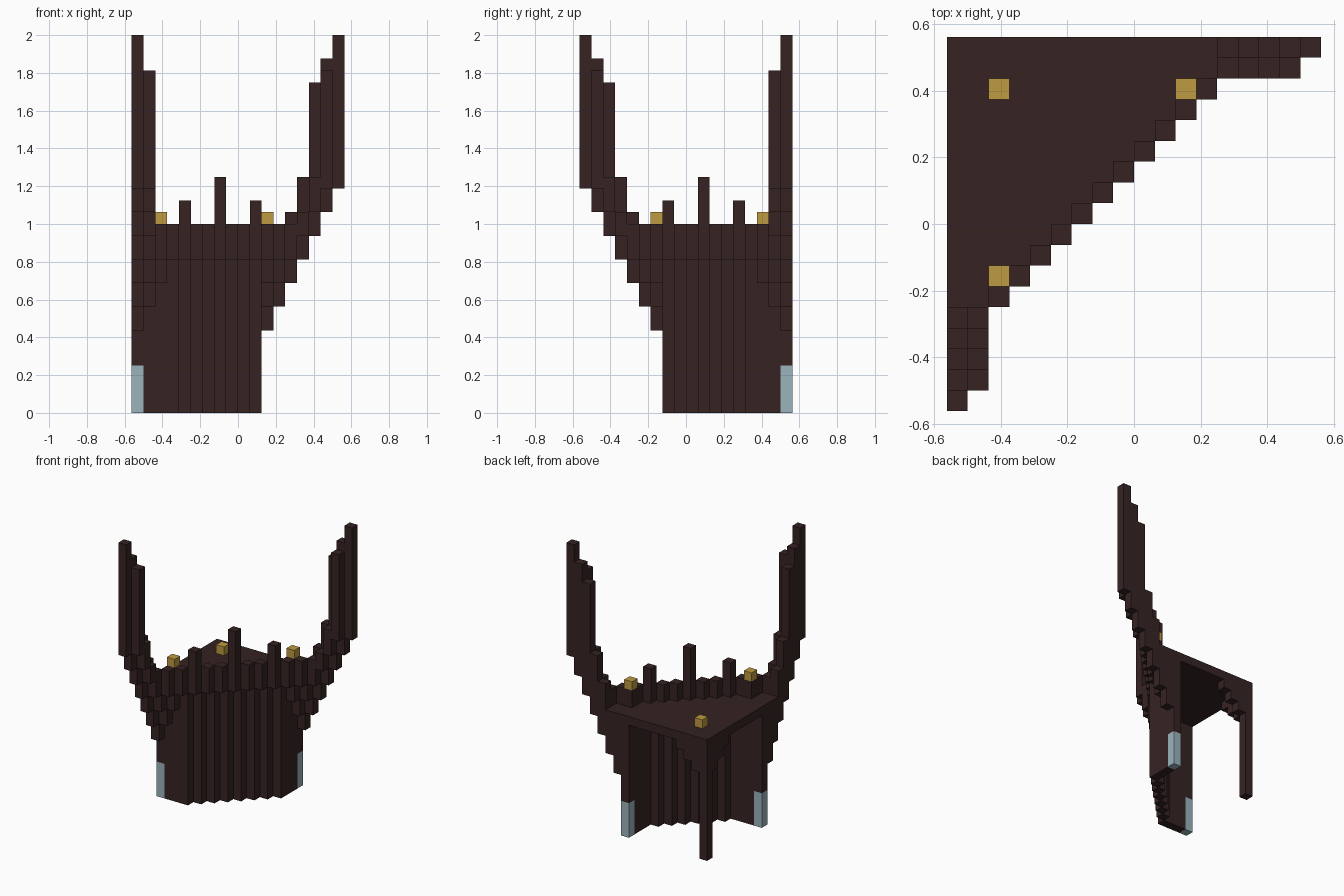
import bpy
import bmesh
from mathutils import Vector

cube = bpy.data.objects.get("Cube")
if cube:
    bpy.data.objects.remove(cube, do_unlink=True)

S = 1 / 16      # block size
HALF = 9        # half the plan width in blocks
FLOOR, RIM = 13, 16

occupied = set()
parts = {}


def material(name, rgb):
    m = bpy.data.materials.new(name)
    m.use_nodes = True
    m.diffuse_color = (*rgb, 1)
    m.node_tree.nodes["Principled BSDF"].inputs["Base Color"].default_value = (*rgb, 1)
    return m


dark = material("dark brick", (0.037, 0.0165, 0.0165))
gold = material("gold", (0.515, 0.328, 0.053))
blue = material("pale blue", (0.328, 0.456, 0.503))


def column(part, mat, u, v, low, high, mirror=True):
    """Stack blocks; u counts from -x, v from +y; mirrored over the diagonal."""
    cells = parts.setdefault(part, (mat, set()))[1]
    for a, b in {(u, v), (v, u)} if mirror else {(u, v)}:
        for k in range(low, high):
            if (a, b, k) not in occupied:
                occupied.add((a, b, k))
                cells.add((a, b, k))


# Pale blue feet and the straight ends of the lower wall
column("wall_foot", blue, 0, 10, 0, 4)
for u in range(4):
    column("lower_wall", dark, u, 10, 0, FLOOR)

# Zigzag lower wall
for u in range(3, 11):
    column("lower_wall", dark, u, 13 - u, 0, FLOOR, False)

# Triangular deck
for u in range(13):
    for v in range(min(13, 15 - u)):
        column("deck", dark, u, v, FLOOR, FLOOR + 1, False)

# Parapet on the diagonal, with three taller posts
for u in range(2, 13):
    column("parapet", dark, u, 14 - u, FLOOR, RIM, False)
column("parapet", dark, 2, 11, FLOOR, RIM)
column("parapet_post", dark, 4, 10, RIM, RIM + 2)
column("parapet_post", dark, 7, 7, RIM, RIM + 4)

# Stepped brackets carrying the side horns
for u in range(3):
    for v in range(11, 14 - u):
        column("horn_bracket", dark, u, v, 7 + 2 * (u + v - 11), FLOOR)

# Side horns, rising outward
horn_tops = {(0, 13): 17, (0, 14): 20, (0, 15): 28, (0, 16): 30, (0, 17): 32,
             (1, 13): 16, (1, 14): 17, (1, 15): 20, (1, 16): 29}
for (u, v), top in horn_tops.items():
    column("horn", dark, u, v, 7 + 2 * (u + v - 11), top)

# Back leg with stepped brackets
column("back_leg", dark, 0, 0, 0, FLOOR)
for v in range(1, 4):
    column("leg_bracket", dark, 0, v, 9 + v, FLOOR)

# Gold blocks
column("gold_block", gold, 2, 2, FLOOR + 1, FLOOR + 2)
column("gold_block", gold, 2, 11, RIM, RIM + 1)

# Turn the blocks of each part into a mesh of exposed faces
for name, (mat, cells) in parts.items():
    bm = bmesh.new()
    for cell in sorted(cells):
        for axis in range(3):
            for sign in (-1, 1):
                near = list(cell)
                near[axis] += sign
                if tuple(near) in occupied:
                    continue
                normal, side, up = Vector(), Vector(), Vector()
                normal[axis] = sign / 2
                side[(axis + 1) % 3] = 0.5
                up[(axis + 2) % 3] = sign / 2
                mid = Vector(cell) + Vector((0.5, 0.5, 0.5)) + normal
                ring = [mid - side - up, mid + side - up, mid + side + up, mid - side + up]
                # v runs toward -y, so the winding is reversed
                bm.faces.new([bm.verts.new(((p.x - HALF) * S, (HALF - p.y) * S, p.z * S))
                              for p in reversed(ring)])
    bmesh.ops.remove_doubles(bm, verts=bm.verts[:], dist=S / 100)
    mesh = bpy.data.meshes.new(name)
    bm.to_mesh(mesh)
    bm.free()
    mesh.materials.append(mat)
    obj = bpy.data.objects.new(name, mesh)
    bpy.context.collection.objects.link(obj)
